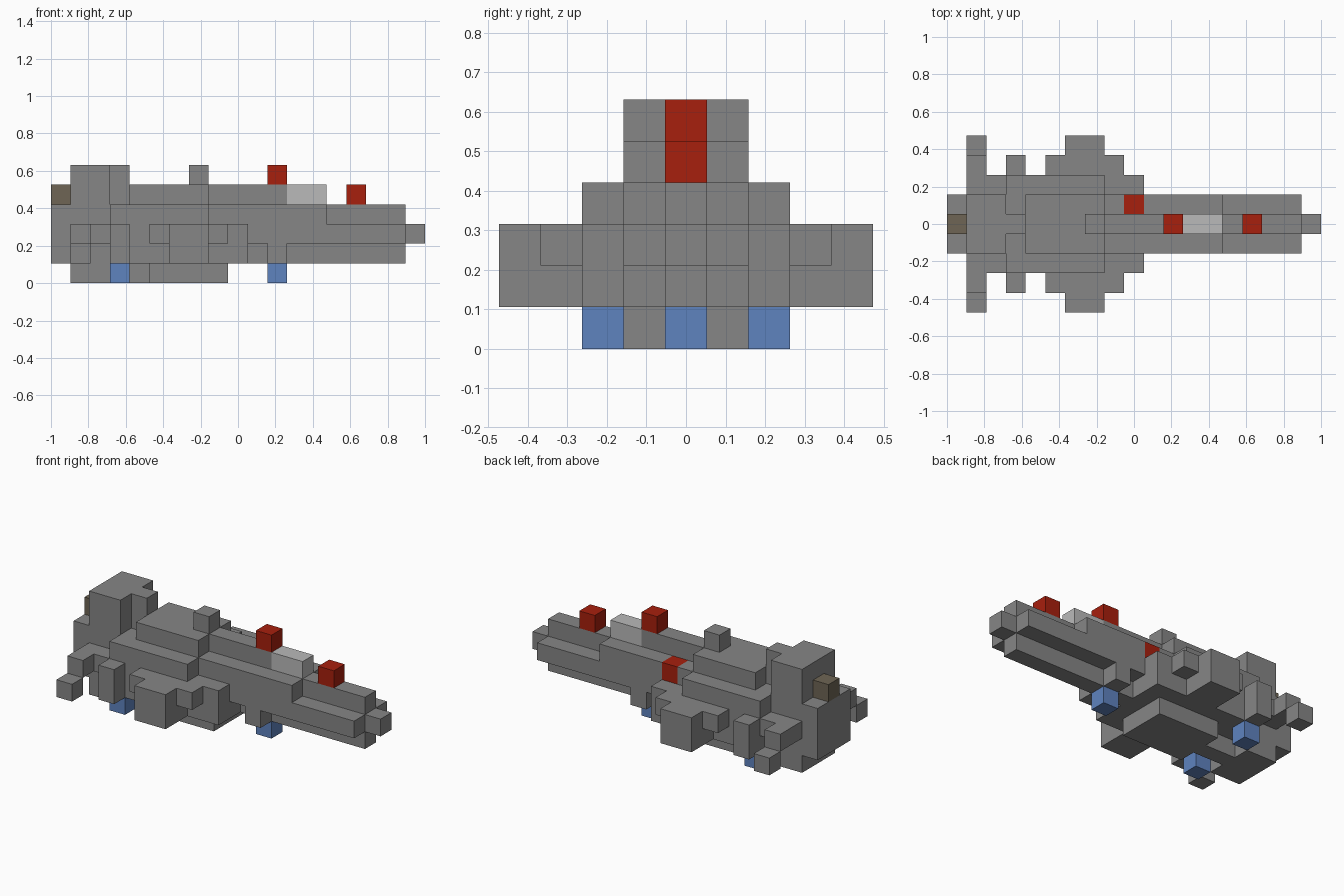
import bpy, bmesh
from mathutils import Vector

cube = bpy.data.objects.get("Cube")
if cube:
    bpy.data.objects.remove(cube, do_unlink=True)

U = 2 / 19  # block size


def material(name, rgb):
    m = bpy.data.materials.new(name)
    m.use_nodes = True
    m.diffuse_color = (*rgb, 1)
    node = next(n for n in m.node_tree.nodes if n.type == 'BSDF_PRINCIPLED')
    node.inputs["Base Color"].default_value = (*rgb, 1)
    node.inputs["Roughness"].default_value = 0.9
    return m


grey = material("hull grey", (0.24, 0.24, 0.24))
red = material("red", (0.39, 0.014, 0.004))
blue = material("blue", (0.114, 0.227, 0.521))
pale = material("pale grey", (0.49, 0.49, 0.49))
brown = material("brown", (0.156, 0.13, 0.089))

cells = {}   # grid cell -> part name
paint = {}   # part name -> material


def fill(part, mat, xs, ys, zs, mirror=True):
    """Claim a block of cells; ys counts rows from the centre line."""
    paint[part] = mat
    for x in range(*xs):
        for z in range(*zs):
            for y in range(*ys):
                for side in ((1, -1) if mirror else (1,)):
                    cells[x, side * y, z] = part


# Main hull, stern to bow
fill("stern", grey, (0, 1), (0, 2), (1, 4))
fill("hull", grey, (1, 10), (0, 2), (1, 4))
fill("hull", grey, (3, 10), (2, 3), (1, 3))
fill("hull", grey, (3, 8), (2, 3), (3, 4))
fill("neck", grey, (10, 14), (0, 2), (2, 4))
fill("bow", grey, (14, 18), (0, 2), (2, 3))
fill("bow", grey, (14, 18), (0, 1), (3, 4))
fill("bow_tip", grey, (18, 19), (0, 1), (2, 3))

# Underside
fill("keel", grey, (10, 18), (0, 1), (1, 2))
fill("wheel_mount", grey, (11, 12), (0, 2), (1, 2))
fill("belly", grey, (1, 9), (0, 1), (0, 1))
fill("belly", grey, (1, 3), (1, 2), (0, 1))
fill("belly", grey, (5, 9), (1, 2), (0, 1))
fill("front_wheel", blue, (11, 12), (0, 1), (0, 1))
fill("rear_wheels", blue, (3, 4), (2, 3), (0, 1))

# Tower, deck and spine
fill("tower", grey, (1, 3), (0, 2), (4, 6))
fill("tower", grey, (3, 4), (0, 1), (4, 6))
fill("deck", grey, (4, 8), (0, 2), (4, 5))
fill("deck_post", grey, (7, 8), (0, 1), (5, 6))
fill("spine", grey, (8, 12), (0, 1), (4, 5))
fill("canopy", pale, (12, 14), (0, 1), (4, 5))

# Side fins and pods
fill("tail_fins", grey, (1, 3), (2, 3), (2, 3))
fill("tail_fins", grey, (1, 2), (3, 4), (2, 3))
fill("tail_fin_tips", grey, (1, 2), (4, 5), (1, 2))
fill("side_posts", grey, (3, 4), (3, 4), (1, 3))
fill("side_pods", grey, (5, 9), (3, 4), (2, 3))
fill("side_pods", grey, (6, 8), (3, 5), (1, 3))

# Coloured blocks
fill("spine_beacon", red, (11, 12), (0, 1), (5, 6))
fill("bow_beacon", red, (15, 16), (0, 1), (4, 5))
fill("side_light", red, (9, 10), (1, 2), (3, 4), mirror=False)
fill("stern_block", brown, (0, 1), (0, 1), (4, 5))


def build(part):
    """Skin the exposed sides of a part and merge flat areas."""
    bm = bmesh.new()
    for cell in [c for c, p in cells.items() if p == part]:
        for axis in range(3):
            for sign in (-1, 1):
                n = Vector((0, 0, 0))
                n[axis] = sign
                if tuple(int(a + b) for a, b in zip(cell, n)) in cells:
                    continue
                a, b = Vector((0, 0, 0)), Vector((0, 0, 0))
                a[(axis + 1) % 3] = 0.5
                b[(axis + 2) % 3] = 0.5 * sign
                centre = Vector(cell) + n / 2 + Vector((-9, 0, 0.5))
                corners = (-a - b, a - b, a + b, -a + b)
                bm.faces.new([bm.verts.new((centre + c) * U) for c in corners])
    bmesh.ops.remove_doubles(bm, verts=bm.verts, dist=U / 100)
    bmesh.ops.dissolve_limit(bm, angle_limit=0.02, verts=bm.verts, edges=bm.edges)
    mesh = bpy.data.meshes.new(part)
    bm.to_mesh(mesh)
    bm.free()
    mesh.materials.append(paint[part])
    bpy.context.collection.objects.link(bpy.data.objects.new(part, mesh))


for part in paint:
    build(part)
